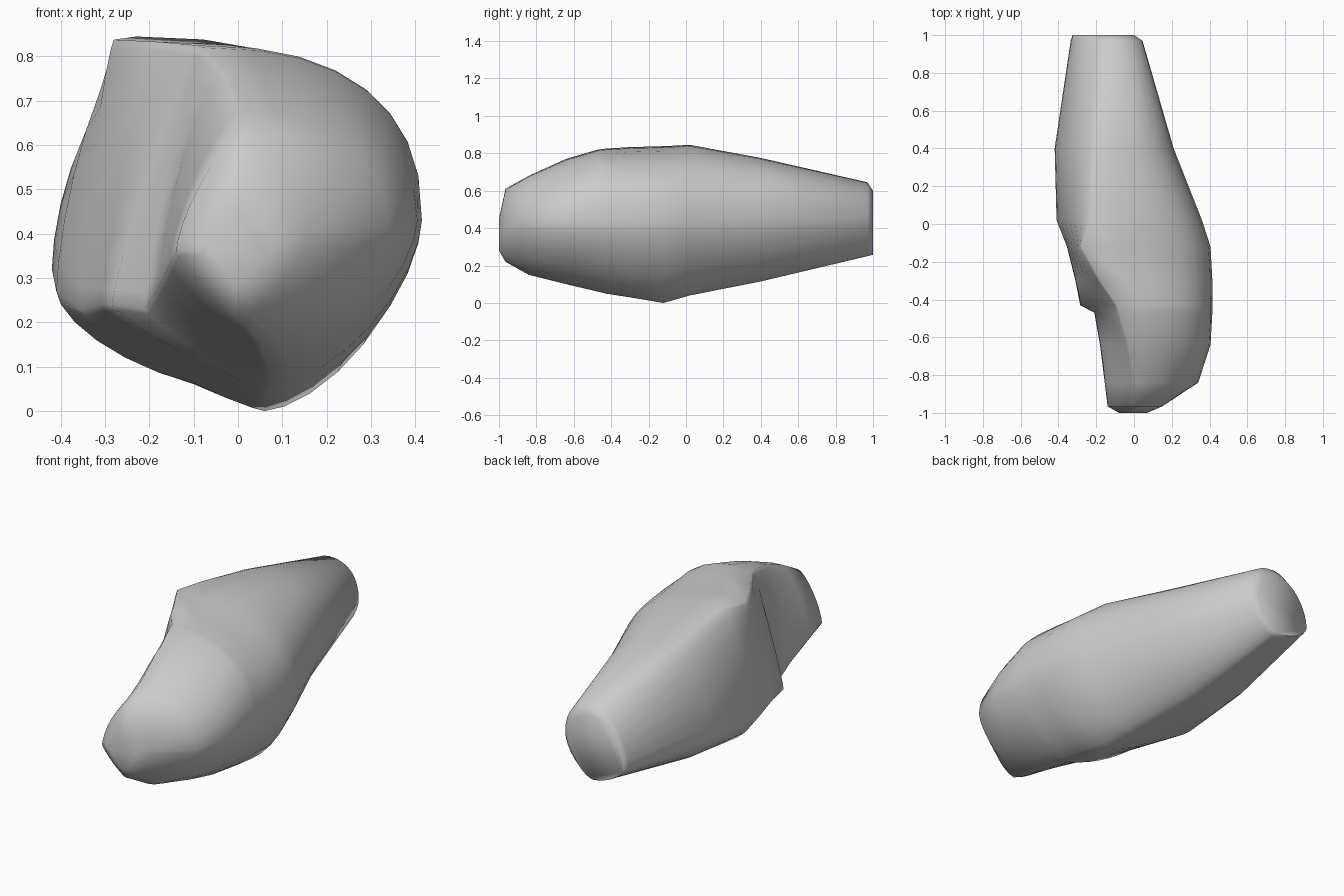
import bpy, bmesh, math

# Cross-sections along y:
# y, left x, right x, bottom z, top z, z of left bulge, z of right bulge,
# x of crest, x of keel, roundness of the upper left wall
SECTIONS = [
    (-1.00, -0.08, 0.07, 0.28, 0.45, 0.36, 0.36, -0.01, 0.00, 1.8),
    (-0.965, -0.14, 0.15, 0.22, 0.61, 0.36, 0.40, 0.00, 0.00, 1.4),
    (-0.84, -0.155, 0.34, 0.15, 0.68, 0.33, 0.42, 0.01, 0.05, 1.4),
    (-0.64, -0.18, 0.405, 0.10, 0.77, 0.28, 0.43, -0.03, 0.07, 1.4),
    (-0.47, -0.21, 0.415, 0.06, 0.82, 0.23, 0.43, -0.08, 0.08, 1.2),
    (-0.43, -0.285, 0.415, 0.05, 0.825, 0.24, 0.43, -0.09, 0.07, 1.15),
    (-0.30, -0.31, 0.415, 0.03, 0.833, 0.24, 0.43, -0.18, 0.07, 1.2),
    (-0.12, -0.355, 0.405, 0.00, 0.838, 0.23, 0.43, -0.28, 0.06, 1.3),
    (0.02, -0.41, 0.36, 0.04, 0.845, 0.27, 0.43, -0.23, 0.03, 1.5),
    (0.40, -0.42, 0.21, 0.115, 0.775, 0.32, 0.44, -0.20, -0.06, 1.7),
    (0.97, -0.335, 0.045, 0.25, 0.645, 0.36, 0.45, -0.13, -0.12, 1.8),
    (1.00, -0.325, 0.00, 0.258, 0.60, 0.36, 0.44, -0.14, -0.14, 1.8),
]
N = 32


def ring_points(s):
    """Closed outline from four rounded quadrants joining the side bulges, crest and keel."""
    y, xl, xr, zb, zt, zl, zr, xt, xb, wall = s
    shoulder = 2.0 if y < -0.6 else 2.4
    belly = 1.2 if y < 0 else 1.6
    points = []
    for i in range(N):
        a = 2 * math.pi * i / N
        c, d = math.cos(a), math.sin(a)
        up, right = d >= 0, c >= 0
        n = {(True, True): shoulder, (True, False): wall,
             (False, True): 1.6, (False, False): belly}[(up, right)]
        u, w = abs(c) ** (2 / n), abs(d) ** (2 / n)
        cx = xt if up else xb
        cz = zr if right else zl
        points.append((cx + u * ((xr if right else xl) - cx), y,
                       cz + w * ((zt if up else zb) - cz)))
    return points


# Stone body: lofted skin with capped ends
bm = bmesh.new()
rings = [[bm.verts.new(p) for p in ring_points(s)] for s in SECTIONS]
for a, b in zip(rings, rings[1:]):
    for i in range(N):
        j = (i + 1) % N
        bm.faces.new((a[i], a[j], b[j], b[i]))
bm.faces.new(rings[0])
bm.faces.new(rings[-1])
bmesh.ops.recalc_face_normals(bm, faces=bm.faces)
mesh = bpy.data.meshes.new("stone")
bm.to_mesh(mesh)
bm.free()
stone = bpy.data.objects.new("stone", mesh)
bpy.context.collection.objects.link(stone)
bpy.context.view_layer.objects.active = stone
stone.select_set(True)
bpy.ops.object.shade_smooth_by_angle(angle=math.radians(80))
